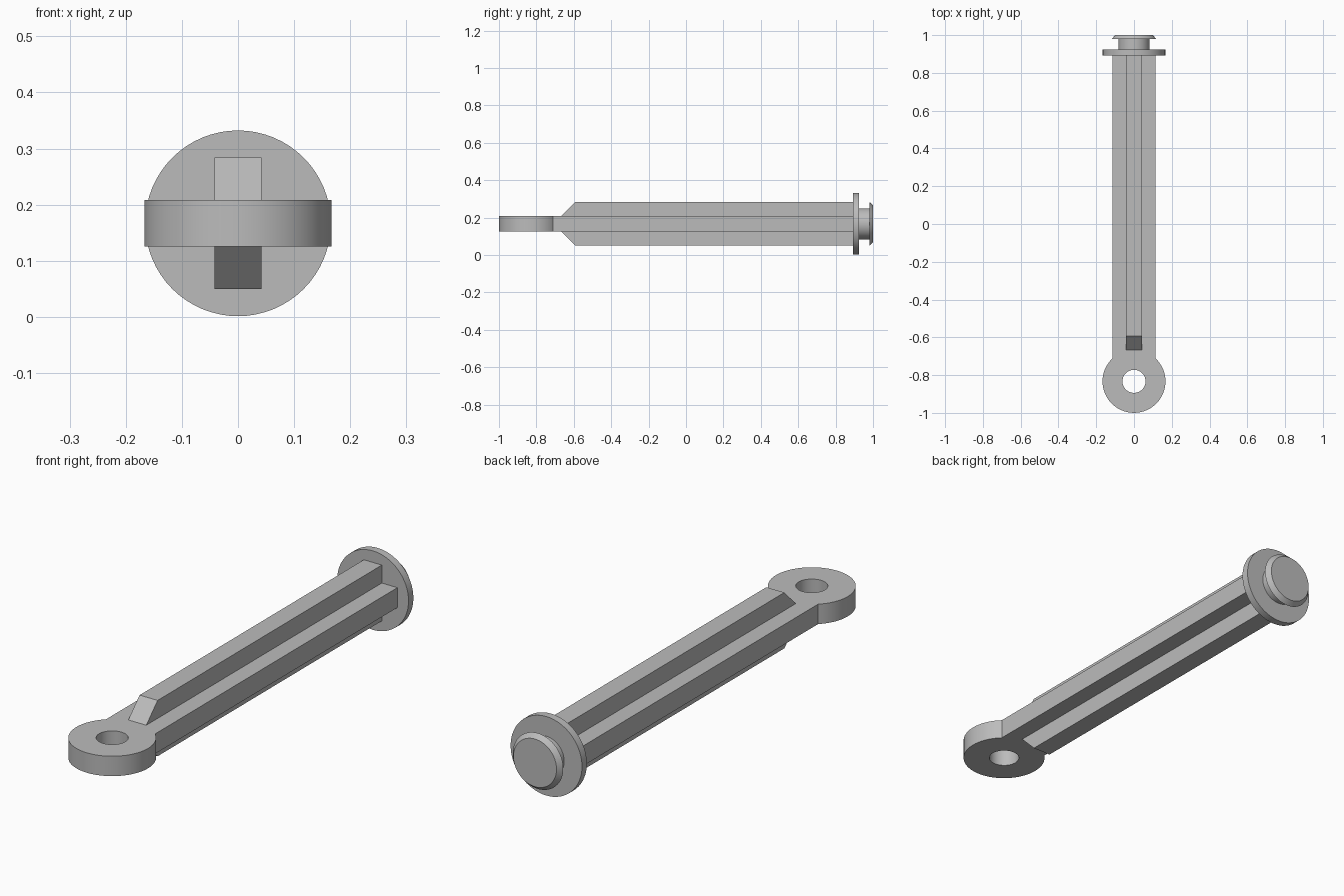
import bpy, bmesh
from math import sin, cos, tau, asin, pi

if "Cube" in bpy.data.objects:
    bpy.data.objects.remove(bpy.data.objects["Cube"])

MID = 0.1667          # height of the long axis
HALF_T = 0.0417       # half thickness of bar and rib
SEGS = 64

grey = bpy.data.materials.new("plain grey")
grey.use_nodes = True
grey.diffuse_color = (0.5, 0.5, 0.5, 1)
grey.node_tree.nodes["Principled BSDF"].inputs["Base Color"].default_value = (0.5, 0.5, 0.5, 1)


def finish(name, bm):
    bmesh.ops.recalc_face_normals(bm, faces=bm.faces)
    mesh = bpy.data.meshes.new(name)
    bm.to_mesh(mesh)
    bm.free()
    mesh.materials.append(grey)
    obj = bpy.data.objects.new(name, mesh)
    bpy.context.collection.objects.link(obj)
    bpy.ops.object.select_all(action="DESELECT")
    obj.select_set(True)
    bpy.context.view_layer.objects.active = obj
    bpy.ops.object.shade_smooth_by_angle(angle=0.5)
    return obj


def prism(name, loops, offset):
    """Fill closed loops (inner ones become holes) and extrude them by offset."""
    bm = bmesh.new()
    for loop in loops:
        vs = [bm.verts.new(p) for p in loop]
        for a, b in zip(vs, vs[1:] + vs[:1]):
            bm.edges.new((a, b))
    bmesh.ops.triangle_fill(bm, edges=bm.edges[:], use_beauty=True)
    bmesh.ops.dissolve_limit(bm, angle_limit=0.01, verts=[], edges=bm.edges[:])
    new = bmesh.ops.extrude_face_region(bm, geom=bm.faces[:], use_keep_orig=True)["geom"]
    bmesh.ops.translate(bm, vec=offset, verts=[g for g in new if isinstance(g, bmesh.types.BMVert)])
    return finish(name, bm)


def disc(name, y0, y1, r0, r1):
    """Round part along y, with its own radius at each end."""
    bm = bmesh.new()
    rings = [[bm.verts.new((r * cos(tau * i / SEGS), y, MID + r * sin(tau * i / SEGS)))
              for i in range(SEGS)] for y, r in ((y0, r0), (y1, r1))]
    for i in range(SEGS):
        j = (i + 1) % SEGS
        bm.faces.new((rings[0][i], rings[0][j], rings[1][j], rings[1][i]))
    for ring in rings:
        bm.faces.new(ring)
    return finish(name, bm)


# Flat bar with a round eye and a through hole
EYE_Y, EYE_R, HOLE_R, BAR_X, END_Y = -0.833, 0.1667, 0.061, 0.114, 0.9
bottom = MID - HALF_T
gap = asin(BAR_X / EYE_R)
start, sweep = pi / 2 + gap, tau - 2 * gap
outline = [(EYE_R * cos(start + sweep * i / SEGS), EYE_Y + EYE_R * sin(start + sweep * i / SEGS), bottom)
           for i in range(SEGS + 1)]
outline += [(BAR_X, END_Y, bottom), (-BAR_X, END_Y, bottom)]
hole = [(HOLE_R * cos(tau * i / SEGS), EYE_Y + HOLE_R * sin(tau * i / SEGS), bottom) for i in range(SEGS)]
prism("eye_bar", [outline, hole], (0, 0, 2 * HALF_T))

# Upright rib crossing the bar, sloped at its front end
RIB_H = 0.117
half = [(-0.667, HALF_T), (-0.592, RIB_H), (END_Y, RIB_H)]
side = half + [(y, -z) for y, z in reversed(half)]
prism("cross_rib", [[(-HALF_T, y, MID + z) for y, z in side]], (2 * HALF_T, 0, 0))

# Flange, neck and chamfered button at the back
disc("flange", 0.893, 0.925, 0.1655, 0.1655)
disc("button_neck", 0.92, 0.985, 0.083, 0.083)
disc("button_cap", 0.98, 1.0, 0.117, 0.1)
